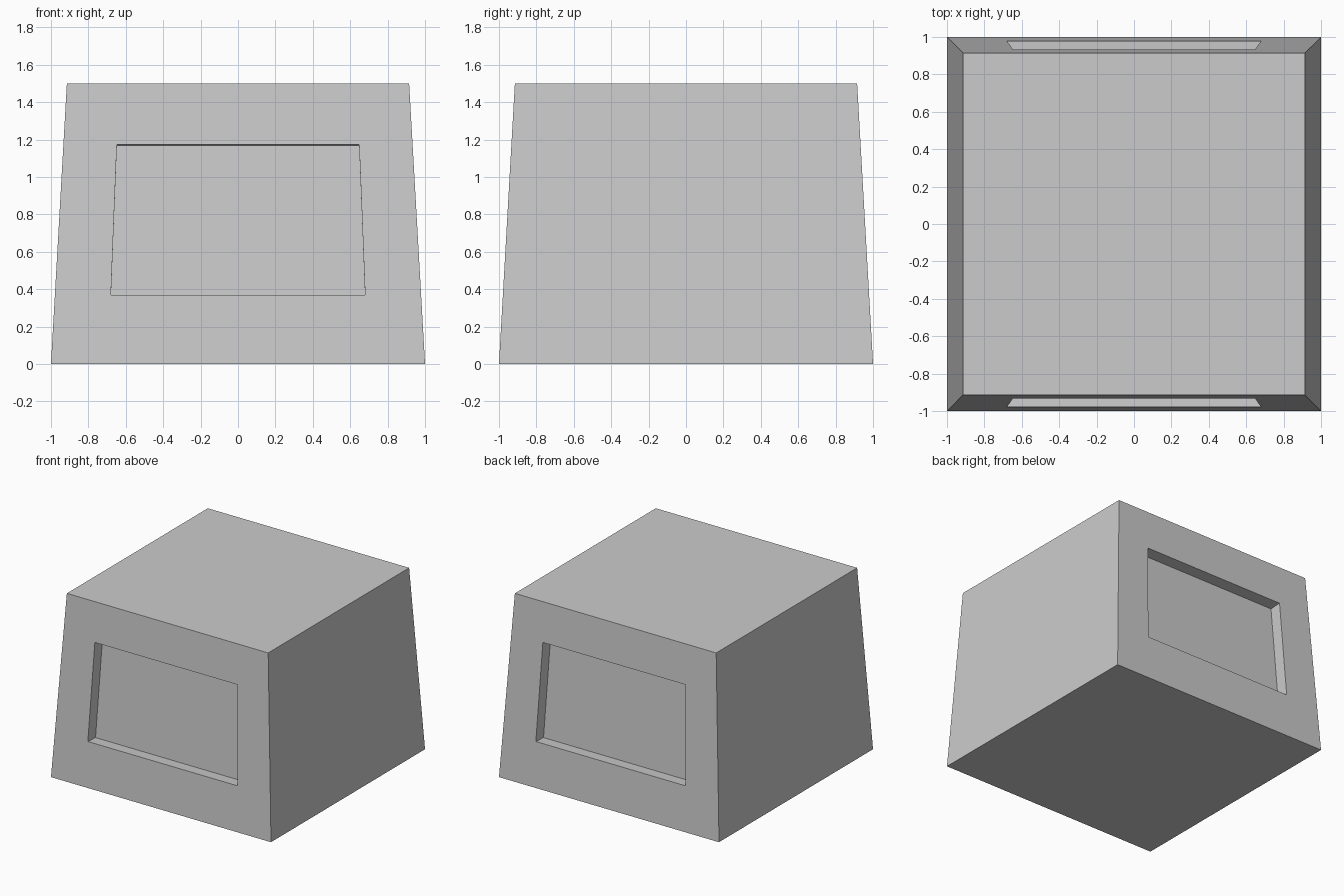
import bpy, bmesh

HEIGHT = 1.5
TOP = 0.915        # half width of the top, the base being 1
RECESS_LOW, RECESS_HIGH = 0.37, 1.175
RECESS_DEPTH = 0.1

if "Cube" in bpy.data.objects:
    bpy.data.objects.remove(bpy.data.objects["Cube"], do_unlink=True)


def half_width(z):
    return 1 - (1 - TOP) * z / HEIGHT


# Single grey finish
grey = bpy.data.materials.new("light_grey")
grey.use_nodes = True
colour = (0.6, 0.6, 0.6, 1)
grey.diffuse_color = colour
grey.node_tree.nodes["Principled BSDF"].inputs["Base Color"].default_value = colour

# Tapered block
bm = bmesh.new()
bmesh.ops.create_cube(bm, size=2)
for v in bm.verts:
    v.co.z = HEIGHT if v.co.z > 0 else 0
    v.co.x *= half_width(v.co.z)
    v.co.y *= half_width(v.co.z)
bm.normal_update()

# Recessed panels in the front and back, sunk square to the sloping face
for panel in [f for f in bm.faces if abs(f.normal.y) > 0.9]:
    normal = panel.normal.copy()
    side = 1 if normal.y > 0 else -1
    bmesh.ops.inset_region(bm, faces=[panel], thickness=0.2)
    for v in panel.verts:
        z = RECESS_HIGH if v.co.z > HEIGHT / 2 else RECESS_LOW
        x = half_width(z) * 0.694 * (1 if v.co.x > 0 else -1)
        v.co = (x, side * half_width(z), z)
    bmesh.ops.inset_region(bm, faces=[panel], thickness=0)
    bmesh.ops.translate(bm, verts=panel.verts, vec=-normal * RECESS_DEPTH)

bmesh.ops.recalc_face_normals(bm, faces=bm.faces)
mesh = bpy.data.meshes.new("tapered_block")
bm.to_mesh(mesh)
bm.free()
mesh.materials.append(grey)
block = bpy.data.objects.new("tapered_block", mesh)
bpy.context.collection.objects.link(block)
